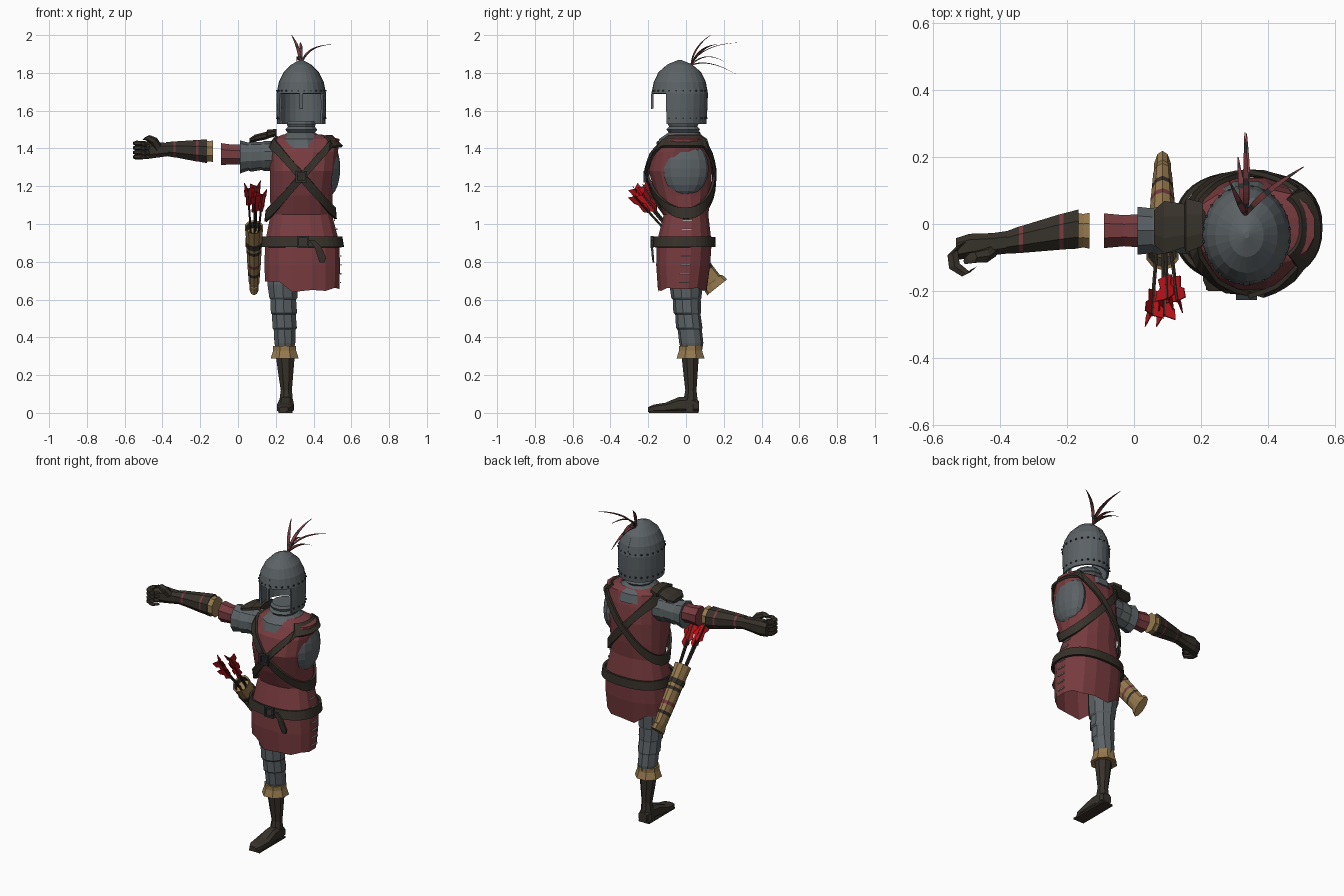
import bpy, bmesh, math
from mathutils import Vector

cube = bpy.data.objects.get("Cube")
if cube:
    bpy.data.objects.remove(cube)


def material(name, r, g, b):
    m = bpy.data.materials.new(name)
    m.use_nodes = True
    m.diffuse_color = (r, g, b, 1)
    m.node_tree.nodes["Principled BSDF"].inputs["Base Color"].default_value = (r, g, b, 1)
    return m


RED = material("tunic red", .19, .045, .05)
STEEL = material("steel grey", .105, .122, .13)
DARK = material("dark iron", .03, .033, .037)
BROWN = material("dark leather", .038, .031, .023)
TAN = material("tan leather", .30, .19, .075)
FLETCH = material("bright red", .48, .006, .01)
PALE = material("pale lace", .4, .36, .35)

X, Y, Z = Vector((1, 0, 0)), Vector((0, 1, 0)), Vector((0, 0, 1))
TAU = math.tau


def finish(name, bm, *mats):
    bmesh.ops.recalc_face_normals(bm, faces=bm.faces)
    mesh = bpy.data.meshes.new(name)
    bm.to_mesh(mesh)
    bm.free()
    for m in mats:
        mesh.materials.append(m)
    ob = bpy.data.objects.new(name, mesh)
    bpy.context.collection.objects.link(ob)
    return ob


def thicken(ob, t):
    mod = ob.modifiers.new("thickness", "SOLIDIFY")
    mod.thickness, mod.offset = t, 0


def oval(a, n):
    """Point on a unit superellipse."""
    c, s = math.cos(a), math.sin(a)
    return (math.copysign(abs(c) ** (2 / n), c), math.copysign(abs(s) ** (2 / n), s))


def loft(name, rings, u, v, mats, segs=8, n=2, caps=True, rule=None, turn=0.5):
    """Skin rings of (centre, radius along u, radius along v)."""
    bm = bmesh.new()
    loops = []
    for c, ru, rv in rings:
        pts = [oval(TAU * (i + turn) / segs, n) for i in range(segs)]
        loops.append([bm.verts.new(Vector(c) + u * p * ru + v * q * rv) for p, q in pts])
    for k, (a, b) in enumerate(zip(loops, loops[1:])):
        for i in range(segs):
            j = (i + 1) % segs
            f = bm.faces.new((a[i], a[j], b[j], b[i]))
            f.material_index = rule(k) if rule else 0
    if caps:
        bm.faces.new(loops[0])
        bm.faces.new(loops[-1])
    return finish(name, bm, *(mats if isinstance(mats, tuple) else (mats,)))


def box(bm, c, size):
    for v in bmesh.ops.create_cube(bm, size=1)["verts"]:
        v.co = Vector([p * s for p, s in zip(v.co, size)]) + Vector(c)


# Tunic: z, centre x, centre y, half width, half depth
TORSO = [(.65, .34, -.02, .2, .13), (.78, .34, -.015, .203, .145), (.9, .34, -.01, .2, .148),
         (1.05, .335, 0, .165, .12), (1.15, .335, -.015, .168, .148), (1.28, .345, -.03, .178, .17),
         (1.38, .35, -.025, .182, .15), (1.45, .36, -.01, .18, .115), (1.475, .34, -.005, .1, .085)]
tunic = loft("tunic", [((x, y, z), a, b) for z, x, y, a, b in TORSO], X, Y, RED, 16, 2.4, caps=False)
for vert in tunic.data.vertices:
    if vert.co.z < .66:
        vert.co.z += .045 if vert.co.x < .28 else .012 * math.sin(40 * vert.co.x)


def on_torso(a, z, off):
    z = min(max(z, TORSO[0][0]), 1.465)
    for lo, hi in zip(TORSO, TORSO[1:]):
        if z <= hi[0]:
            t = (z - lo[0]) / (hi[0] - lo[0])
            x, y, rx, ry = [p + (q - p) * t for p, q in zip(lo[1:], hi[1:])]
            p, q = oval(a, 2.4)
            return Vector((x + p * (rx + off), y + q * (ry + off), z))


def wrap(name, mid, slope, width, off):
    """Leather band lying around the tunic in a tilted plane."""
    bm = bmesh.new()
    rows = []
    for i in range(40):
        a, z = TAU * i / 40, mid
        for _ in range(25):
            z += .4 * (mid + slope * (on_torso(a, z, off).x - .338) - z)
        z = min(z, 1.44)
        rows.append([bm.verts.new(on_torso(a, z + d, off)) for d in (-width, width)])
    for i, a in enumerate(rows):
        b = rows[(i + 1) % len(rows)]
        bm.faces.new((a[0], b[0], b[1], a[1]))
    thicken(finish(name, bm, BROWN), .014)


wrap("waist_belt", .905, 0, .027, .014)
wrap("chest_strap_right", 1.25, -1.12, .03, .01)
wrap("chest_strap_left", 1.25, 1.12, .03, .016)

# Buckles, belt end and side lacing
bm = bmesh.new()
for x, y, z in ((.335, -.218, 1.25), (.345, -.18, .905)):
    for s in (-1, 1):
        box(bm, (x + s * .026, y, z), (.01, .016, .062))
        box(bm, (x, y, z + s * .026), (.062, .016, .01))
finish("buckles", bm, DARK)
loft("belt_end", [((.39, -.178, .915), .02, .008), ((.425, -.18, .875), .026, .008),
                  ((.445, -.175, .82), .03, .008), ((.445, -.172, .795), .018, .006)], X, Y, BROWN, 4, turn=.5)
bm = bmesh.new()
for i in range(8):
    p = on_torso(0, .69 + .047 * i, .002)
    box(bm, p + Y * .01, (.006, .055, .007))
finish("side_lacing", bm, PALE)

# Mail under the tunic: closed armhole and collar
bm = bmesh.new()
bmesh.ops.create_uvsphere(bm, u_segments=14, v_segments=10, radius=1)
for v in bm.verts:
    v.co = Vector((.475 + v.co.x * .068, -.005 + v.co.y * .125, 1.295 + v.co.z * .15))
finish("armhole_mail", bm, STEEL)
loft("mail_collar", [((.335, -.015, z), r, r * 1.05) for z, r in
                     ((1.4, .14), (1.45, .125), (1.475, .09), (1.485, .075), (1.5, .088),
                      (1.515, .074), (1.53, .08), (1.545, .07))], X, Y, STEEL, 12)

# Open-faced helmet
bm = bmesh.new()
SEG = 24
levels = [(1.53, .122, .135), (1.61, .126, .14), (1.69, .125, .143), (1.75, .113, .132),
          (1.8, .088, .108), (1.84, .048, .062), (1.862, .006, .008)]
loops = [[bm.verts.new((.335 + rx * math.sin(TAU * i / SEG), -.033 - ry * math.cos(TAU * i / SEG), z))
          for i in range(SEG)] for z, rx, ry in levels]
for k in range(len(levels) - 1):
    for i in range(SEG):
        if k > 1 or 4 <= i < SEG - 4:
            j = (i + 1) % SEG
            bm.faces.new((loops[k][i], loops[k][j], loops[k + 1][j], loops[k + 1][i]))
bm.faces.new(loops[-1])
thicken(finish("helmet", bm, STEEL), .012)
ridge = [(1.61, -.178, .012), (1.69, -.178, .014)]
ridge += [(z, -.033 - ry, .012) for z, rx, ry in levels[3:]]
ridge += [(z, -.033 + ry, .009) for z, rx, ry in reversed(levels[2:-1])]
loft("helmet_ridge", [((.335, y, z), w, .009) for z, y, w in ridge], X, (Y + Z * .3).normalized(), STEEL, 4)
bm = bmesh.new()
for i in range(SEG):
    a = TAU * (i + .5) / SEG
    for z in (1.56, 1.705):
        if z > 1.6 or 4 <= i < SEG - 4:
            box(bm, (.335 + .13 * math.sin(a), -.033 - .145 * math.cos(a), z), (.008, .008, .008))
finish("helmet_rivets", bm, DARK)

# Plume feathers with striped bands
for i, (mid, tip) in enumerate((((.325, .04, 1.94), (.283, .13, 2.0)), ((.36, .08, 1.95), (.505, .17, 1.95)),
                                ((.335, .08, 1.95), (.33, .272, 1.96)), ((.34, .12, 1.88), (.335, .27, 1.79)),
                                ((.32, .1, 1.92), (.31, .2, 1.86)))):
    base, mid, tip = Vector((.333, .025, 1.84)), Vector(mid), Vector(tip)
    side = (tip - base).cross(Z).normalized()
    rings = []
    for k in range(13):
        t = k / 12
        c = base * (1 - t) ** 2 + mid * 2 * t * (1 - t) + tip * t * t
        rings.append((c, .002 + .011 * math.sin(math.pi * t ** .8), .005 * (1.1 - t)))
    loft(f"plume_feather_{i + 1}", rings, side, Z, (RED, DARK), 4, rule=lambda k: int(k % 4 == 2))

# Right arm: mail sleeve, shirt sleeve, bracer and cuff
ARM = lambda rows: [((x, y, z), a, b) for x, y, z, a, b in rows]
loft("mail_sleeve", ARM([(.24, -.01, 1.36, .085, .08), (.14, -.015, 1.36, .078, .08), (.125, -.015, 1.36, .072, .074),
                         (.07, -.02, 1.357, .075, .08), (.055, -.02, 1.357, .07, .074), (.01, -.02, 1.355, .075, .088)]),
     Y, Z, STEEL, 10)
loft("shirt_sleeve", ARM([(.05, -.02, 1.368, .056, .058), (-.03, -.02, 1.368, .05, .056),
                          (-.09, -.02, 1.37, .056, .063)]), Y, Z, RED, 8)
loft("bracer_cuff", ARM([(-.132, -.02, 1.385, .058, .063), (-.15, -.02, 1.385, .054, .057),
                         (-.175, -.02, 1.385, .058, .063)]), Y, Z, TAN, 8)
loft("bracer", ARM([(-.165, -.015, 1.385, .063, .068), (-.21, -.022, 1.388, .058, .062), (-.222, -.024, 1.388, .057, .061),
                    (-.33, -.045, 1.395, .044, .046), (-.342, -.047, 1.395, .043, .045), (-.38, -.055, 1.397, .036, .04)]),
     Y, Z, (BROWN, RED), 8, rule=lambda k: int(k in (1, 3)))
loft("shoulder_pad", ARM([(.06, -.01, 1.442, .055, .012), (.09, -.01, 1.455, .085, .02),
                          (.15, -.005, 1.468, .07, .022), (.155, -.005, 1.475, .088, .026),
                          (.205, 0, 1.485, .07, .02)]), Y, Z, BROWN, 8)

# Gloved fist
loft("palm", ARM([(-.36, -.052, 1.395, .036, .036), (-.42, -.06, 1.392, .035, .042), (-.49, -.065, 1.39, .038, .05),
                  (-.53, -.075, 1.385, .035, .045)]), Y, Z, BROWN, 8, 2.6)
for i in range(4):
    z = 1.427 - .024 * i
    loft(f"finger_{i + 1}", [((-.515, -.06, z), .02, .013), ((-.54, -.085, z), .02, .014),
                             ((-.535, -.125, z), .02, .014), ((-.5, -.15, z), .016, .012),
                             ((-.475, -.13, z), .012, .01)], (X + Y * .5).normalized(), Z, BROWN, 6)
loft("thumb", [((-.42, -.075, 1.4), .025, .025), ((-.445, -.095, 1.44), .022, .022),
               ((-.48, -.1, 1.458), .018, .018), ((-.5, -.11, 1.452), .01, .012)], Y, (X + Z).normalized(), BROWN, 6)

# Right leg: ribbed mail, cuff and boot
LEG = [(.85, .24, .005, .085, .09), (.68, .237, .0, .085, .088), (.61, .24, .002, .078, .08),
       (.6, .24, .004, .071, .074), (.53, .243, .006, .073, .073), (.52, .243, .01, .066, .067),
       (.45, .247, .017, .068, .07), (.44, .247, .02, .061, .064), (.37, .248, .028, .058, .064),
       (.33, .248, .03, .05, .055)]
loft("mail_leg", [((x, y, z), a, b) for z, x, y, a, b in LEG], X, Y, STEEL, 10)
loft("boot_cuff", [((.247, .024, z), r, r) for z, r in ((.355, .066), (.33, .066), (.288, .08), (.292, .05))],
     X, Y, TAN, 8)
loft("boot_shaft", [((.25, .022, .31), .055, .05), ((.253, .024, .2), .042, .04), ((.256, .026, .12), .032, .032),
                    ((.255, .024, .07), .038, .04), ((.253, .02, .01), .042, .045)], X, Y, BROWN, 8)
loft("boot_foot", [((.257, .068, .035), .03, .03), ((.256, .03, .045), .037, .044), ((.254, -.04, .043), .04, .042),
                   ((.251, -.11, .028), .048, .027), ((.246, -.17, .023), .042, .022), ((.243, -.2, .018), .024, .014)],
     X, Z, BROWN, 8, 3)
bm = bmesh.new()
box(bm, (.252, -.066, .005), (.075, .262, .01))
finish("boot_sole", bm, BROWN)

# Quiver hung at the hip, leaning forward
AXIS = Vector((0, -.627, .779))
ACROSS = Vector((0, .779, .627))
FOOT = Vector((.085, .165, .665))
quiver = [(0, .026, .068), (.035, .026, .062), (.04, .029, .052), (.1, .033, .053), (.12, .034, .054), (.16, .037, .054),
          (.18, .038, .055), (.25, .041, .055), (.27, .042, .055), (.36, .046, .056), (.41, .05, .058),
          (.405, .042, .048), (.37, .04, .045)]
loft("quiver", [(FOOT + AXIS * t, a, b) for t, a, b in quiver], X, ACROSS, (TAN, RED, BROWN), 10,
     rule=lambda k: {3: 2, 5: 1, 7: 2, 11: 2, 12: 2}.get(k, 0))
loft("quiver_strap", [(FOOT + AXIS * t, a, b) for t, a, b in ((.29, .047, .06), (.32, .048, .061))],
     X, ACROSS, BROWN, 10)

# Arrows with three-vaned fletching
for i, (dx, dv, length) in enumerate(((-.022, -.01, .68), (.01, .025, .66), (.002, -.03, .65), (.03, .0, .63))):
    start = FOOT + AXIS * .3 + X * dx * .6 + ACROSS * dv * .6
    end = FOOT + AXIS * length + X * dx * 1.5 + ACROSS * dv * 1.3
    loft(f"arrow_shaft_{i + 1}", [(start, .006, .006), (end, .006, .006)], X, ACROSS, BROWN, 6)
    d = (end - start).normalized()
    bm = bmesh.new()
    for k in range(3):
        a = TAU * k / 3 + i
        out = X * math.cos(a) + ACROSS * math.sin(a)
        outline = ((.12, 0), (.095, .026), (.05, .02), (.03, .034), (-.015, .036), (.0, 0))
        bm.faces.new([bm.verts.new(end - d * s + out * w) for s, w in outline])
    thicken(finish(f"arrow_fletching_{i + 1}", bm, FLETCH), .003)
